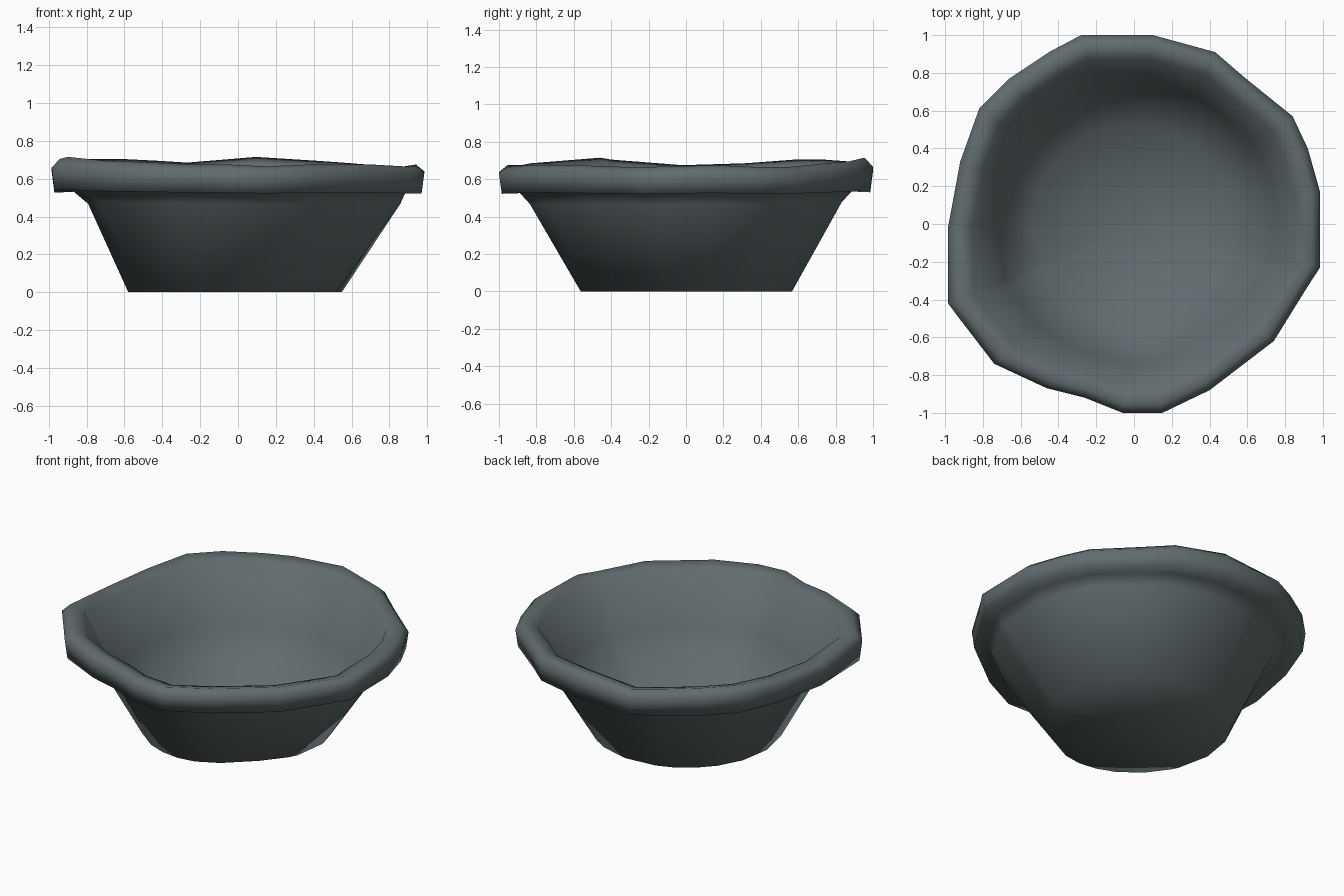
import bpy, bmesh, math

if "Cube" in bpy.data.objects:
    bpy.data.objects.remove(bpy.data.objects["Cube"])

# Irregular rim outline seen from above: x, y, lip height
RIM = [(.15, -1, .67), (.40, -.88, .68), (.74, -.62, .68), (.92, -.33, .67),
       (.985, -.23, .67), (.985, .17, .68), (.92, .40, .67), (.84, .57, .67),
       (.58, .78, .69), (.43, .91, .70), (.10, 1, .72), (-.28, 1, .69),
       (-.45, .91, .70), (-.66, .77, .71), (-.82, .61, .71), (-.92, .33, .69),
       (-.985, -.02, .68), (-.985, -.42, .71), (-.94, -.48, .72), (-.74, -.74, .70),
       (-.46, -.87, .69), (-.26, -.92, .68), (-.06, -1, .68)]


def ring(bm, round_r, blend, z, lip=0.0, shift=0.0, cut=0.0):
    """Loop mixing a circle with the scaled rim outline; cut flattens front right."""
    out = []
    for x, y, h in RIM:
        r = math.hypot(x, y)
        near = max(0, (x - y) / r / math.sqrt(2)) ** 6
        c = round_r - cut * near
        px, py = x / r * c + x * blend, y / r * c + y * blend
        out.append(bm.verts.new((px + shift, py, z + lip * (h - .69))))
    return out


bm = bmesh.new()
rings = [
    ring(bm, .57, 0, 0, 0, -.01, .07),     # foot
    ring(bm, .30, .535, .47, .3, .035),    # outer wall
    ring(bm, .10, .79, .535, .4, .01),
    ring(bm, 0, .985, .53, .4),            # underside of rim
    ring(bm, 0, 1, .645, .7),              # outer edge of rim
    ring(bm, 0, .955, .685, 1),            # lip
    ring(bm, 0, .87, .66, .8),             # inner slope of lip
    ring(bm, .46, .28, .32, 0, .015, .02), # inner wall
    ring(bm, .53, 0, .035, 0, -.01, .07),  # inner floor
]
n = len(RIM)
for a, b in zip(rings, rings[1:]):
    for i in range(n):
        j = (i + 1) % n
        bm.faces.new((a[i], a[j], b[j], b[i]))

# Close foot and floor with fans
for loop, z in ((rings[0], 0), (rings[-1], .03)):
    c = bm.verts.new((0, 0, z))
    for i in range(n):
        bm.faces.new((loop[i], loop[(i + 1) % n], c))
bmesh.ops.recalc_face_normals(bm, faces=bm.faces[:])
for f in bm.faces:
    f.smooth = True

mesh = bpy.data.meshes.new("bowl")
bm.to_mesh(mesh)
bm.free()
mat = bpy.data.materials.new("slate grey")
mat.diffuse_color = (.12, .15, .155, 1)
mat.use_nodes = True
mat.node_tree.nodes["Principled BSDF"].inputs["Base Color"].default_value = mat.diffuse_color
mesh.materials.append(mat)
bowl = bpy.data.objects.new("bowl", mesh)
bpy.context.collection.objects.link(bowl)
